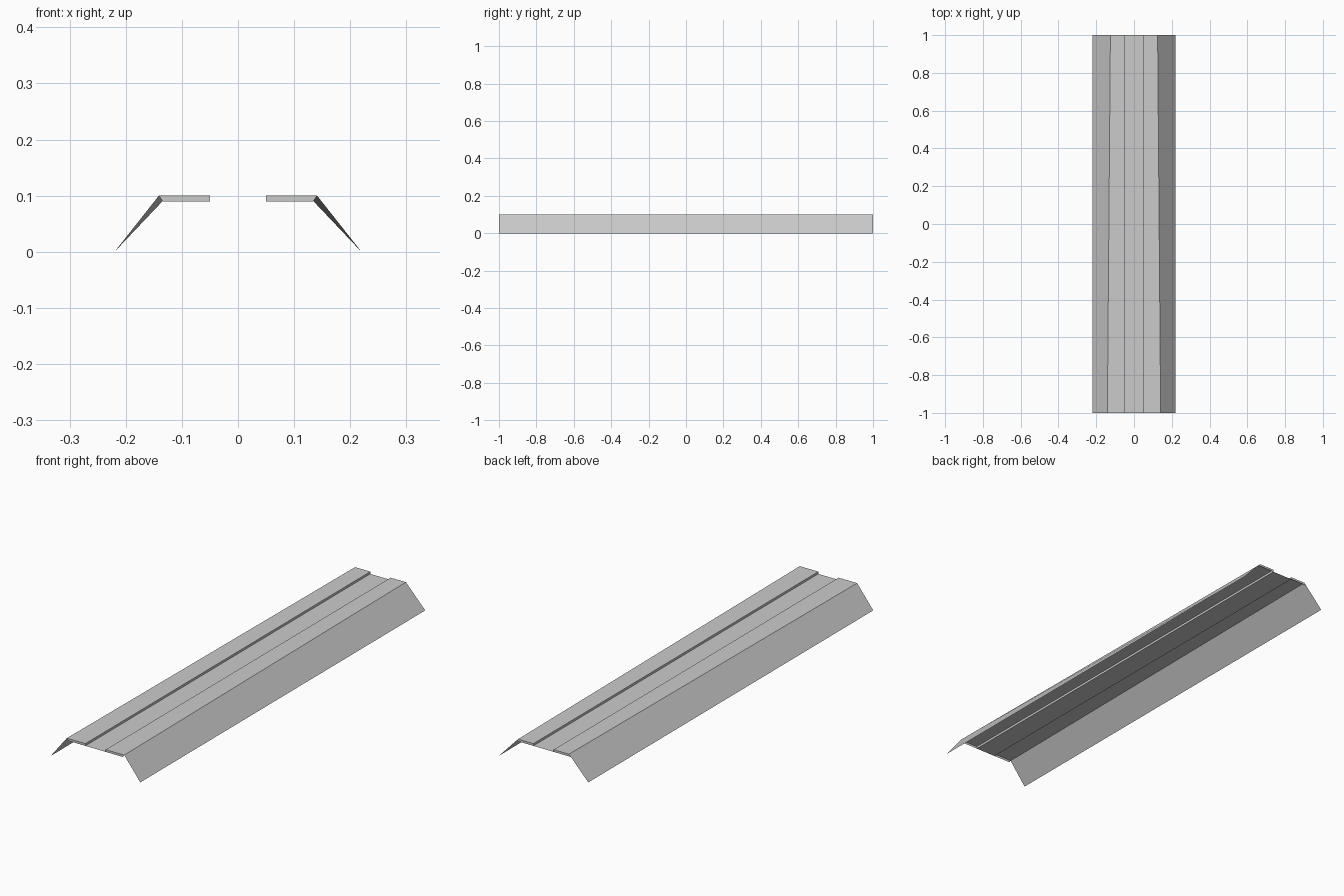
import bpy, bmesh

if "Cube" in bpy.data.objects:
    bpy.data.objects.remove(bpy.data.objects["Cube"])

TOP, LOW = 0.10, 0.09      # raised plates and sunken middle heights
INNER, FOOT = 0.05, 0.22   # half width of the groove and of the base
FOLD = {-1: 0.141, 1: 0.125}  # fold line narrows towards the back


def sheet(name, faces, mirror=True):
    """Thin sheet part from a few corner loops, mirrored across x."""
    bm = bmesh.new()
    for loop in faces:
        bm.faces.new([bm.verts.new(p) for p in loop])
    bmesh.ops.remove_doubles(bm, verts=bm.verts[:], dist=1e-5)
    mesh = bpy.data.meshes.new(name)
    bm.to_mesh(mesh)
    bm.free()
    ob = bpy.data.objects.new(name, mesh)
    bpy.context.collection.objects.link(ob)
    if mirror:
        mod = ob.modifiers.new("Mirror", 'MIRROR')
        mod.use_axis = (True, False, False)
    return ob


def strip(front, back):
    """Quad running from a front edge to a back edge, both given as (x, z) pairs."""
    (a, b), (c, d) = front, back
    return [(a[0], -1, a[1]), (b[0], -1, b[1]), (d[0], 1, d[1]), (c[0], 1, c[1])]


# Sunken strip along the middle
groove = [(-INNER, LOW), (INNER, LOW)]
sheet("middle_strip", [strip(groove, groove)], mirror=False)

# Raised plates: top, step wall and narrow end faces
step = [(INNER, LOW), (INNER, TOP)]
top_plate = strip([(INNER, TOP), (FOLD[-1], TOP)], [(INNER, TOP), (FOLD[1], TOP)])
step_wall = strip(step, step)
ends = []
for y in (-1, 1):
    end = [(INNER, y, LOW), (0.134, y, LOW), (FOLD[y], y, TOP), (INNER, y, TOP)]
    ends.append(end if y < 0 else end[::-1])
sheet("raised_plates", [top_plate, step_wall] + ends)

# Sloping side flaps
sheet("side_flaps", [strip([(FOLD[-1], TOP), (FOOT, 0)], [(FOLD[1], TOP), (FOOT, 0)])])
